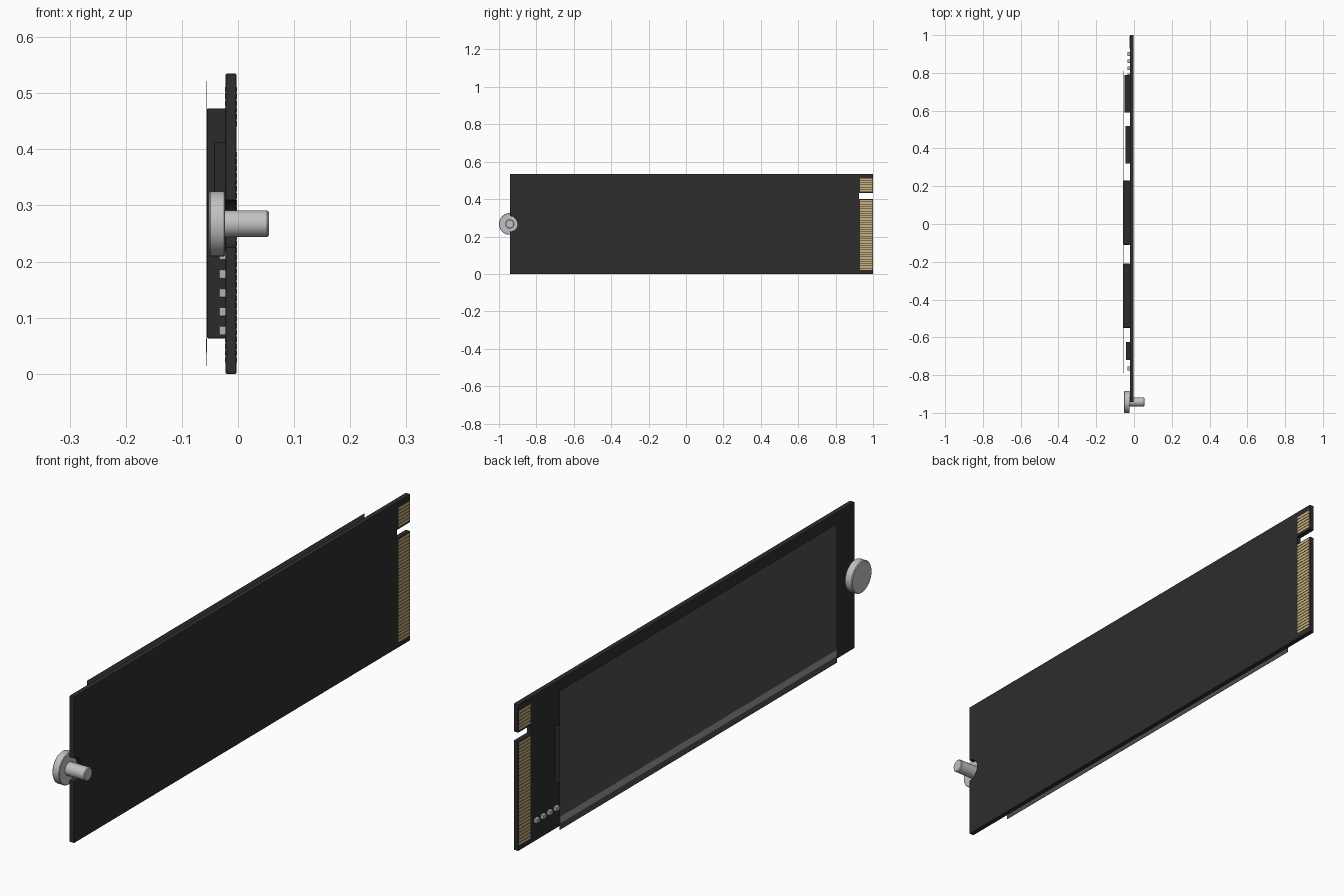
import bpy, bmesh, math

if "Cube" in bpy.data.objects:
    bpy.data.objects.remove(bpy.data.objects["Cube"])

def material(name, rgb):
    m = bpy.data.materials.new(name)
    m.diffuse_color = (*rgb, 1)
    m.use_nodes = True
    m.node_tree.nodes["Principled BSDF"].inputs["Base Color"].default_value = m.diffuse_color
    return m

BLACK = material("board black", (0.026, 0.026, 0.026))
CHIP = material("chip black", (0.024, 0.024, 0.025))
LABEL = material("label charcoal", (0.075, 0.075, 0.08))
STRIPE = material("stripe grey", (0.32, 0.32, 0.32))
GOLD = material("contact gold", (0.60, 0.45, 0.20))
STEEL = material("screw steel", (0.54, 0.53, 0.54))
SOLDER = material("capacitor grey", (0.45, 0.45, 0.45))

def finish(name, bm, mat, bevel=0, smooth=False):
    bmesh.ops.recalc_face_normals(bm, faces=bm.faces)
    me = bpy.data.meshes.new(name)
    bm.to_mesh(me)
    bm.free()
    me.materials.append(mat)
    ob = bpy.data.objects.new(name, me)
    bpy.context.collection.objects.link(ob)
    if bevel:
        b = ob.modifiers.new("bevel", 'BEVEL')
        b.width, b.segments = bevel, 2
        b.limit_method, b.angle_limit = 'ANGLE', math.radians(40)
    if smooth:
        bpy.ops.object.select_all(action='DESELECT')
        ob.select_set(True)
        bpy.context.view_layer.objects.active = ob
        bpy.ops.object.shade_smooth_by_angle(angle=math.radians(35))
    return ob

def add_box(bm, x, y, z):
    vs = bmesh.ops.create_cube(bm, size=1)["verts"]
    for v in vs:
        v.co = [(a + b) / 2 + c * (b - a) for (a, b), c in zip((x, y, z), v.co)]

def box(name, x, y, z, mat, bevel=0):
    bm = bmesh.new()
    add_box(bm, x, y, z)
    return finish(name, bm, mat, bevel)

H = 0.535
MID = H / 2
END = -0.942
X0, X1 = -0.022, -0.003

# circuit board outline with key slot and half-round screw notch
outline = [(END, 0), (1, 0), (1, 0.40), (0.925, 0.40), (0.925, 0.432),
           (1, 0.432), (1, H), (END, H)]
for i in range(17):
    a = math.pi / 2 - math.pi * i / 16
    outline.append((END + 0.042 * math.cos(a), MID + 0.042 * math.sin(a)))
bm = bmesh.new()
face = bm.faces.new([bm.verts.new((X0, y, z)) for y, z in outline])
ext = bmesh.ops.extrude_face_region(bm, geom=[face])["geom"]
for v in ext:
    if isinstance(v, bmesh.types.BMVert):
        v.co.x = X1
finish("circuit_board", bm, BLACK, 0.002)

# gold edge contacts on both faces, skipping the key slot
for name, x in (("contacts_left", (X0 - 0.001, X0 + 0.002)),
                ("contacts_right", (X1 - 0.002, X1 + 0.001))):
    bm = bmesh.new()
    for start, count in ((0.02, 31), (0.441, 6)):
        for i in range(count):
            z = start + i * 0.0122
            add_box(bm, x, (0.93, 0.996), (z, z + 0.0095))
    finish(name, bm, GOLD)

# chips: height above board, length range, vertical range
for name, x, y, z in (
        ("controller_chip", -0.050, (0.59, 0.79), (0.17, 0.37)),
        ("memory_cache_chip", -0.046, (0.32, 0.52), (0.13, 0.40)),
        ("storage_chip_rear", -0.0555, (-0.11, 0.23), (0.063, 0.473)),
        ("storage_chip_front", -0.0555, (-0.55, -0.21), (0.063, 0.473)),
        ("power_chip", -0.043, (-0.72, -0.625), (0.24, 0.412))):
    box(name, (x, X0 + 0.001), y, z, CHIP, 0.003)

# small capacitors in two rows
spots = [(-0.765, 0.077 + 0.0335 * i) for i in range(5)]
spots += [(0.90 - 0.038 * i, 0.077) for i in range(4)]
bm = bmesh.new()
for y, z in spots:
    add_box(bm, (-0.034, X0 + 0.001), (y - 0.01, y + 0.01), (z - 0.008, z + 0.008))
finish("capacitors", bm, SOLDER, 0.002)

# thin label sheet with a pale stripe near its lower edge
box("label", (-0.0565, -0.0555), (-0.79, 0.81), (0.014, 0.522), LABEL)
box("label_stripe", (-0.0572, -0.0564), (-0.79, 0.81), (0.038, 0.063), STRIPE)

# mounting screw lathed about the x axis
profile = [(-0.052, 0), (-0.052, 0.055), (-0.049, 0.058), (-0.025, 0.058),
           (-0.023, 0.056), (-0.023, 0.024), (0.052, 0.024), (0.055, 0.021), (0.055, 0)]
bm = bmesh.new()
vs = [bm.verts.new((x, END, MID + r)) for x, r in profile]
es = [bm.edges.new(p) for p in zip(vs, vs[1:])]
bmesh.ops.spin(bm, geom=vs + es, cent=(0, END, MID), axis=(1, 0, 0),
               angle=2 * math.pi, steps=40)
bmesh.ops.remove_doubles(bm, verts=bm.verts, dist=0.0003)
finish("mounting_screw", bm, STEEL, smooth=True)
